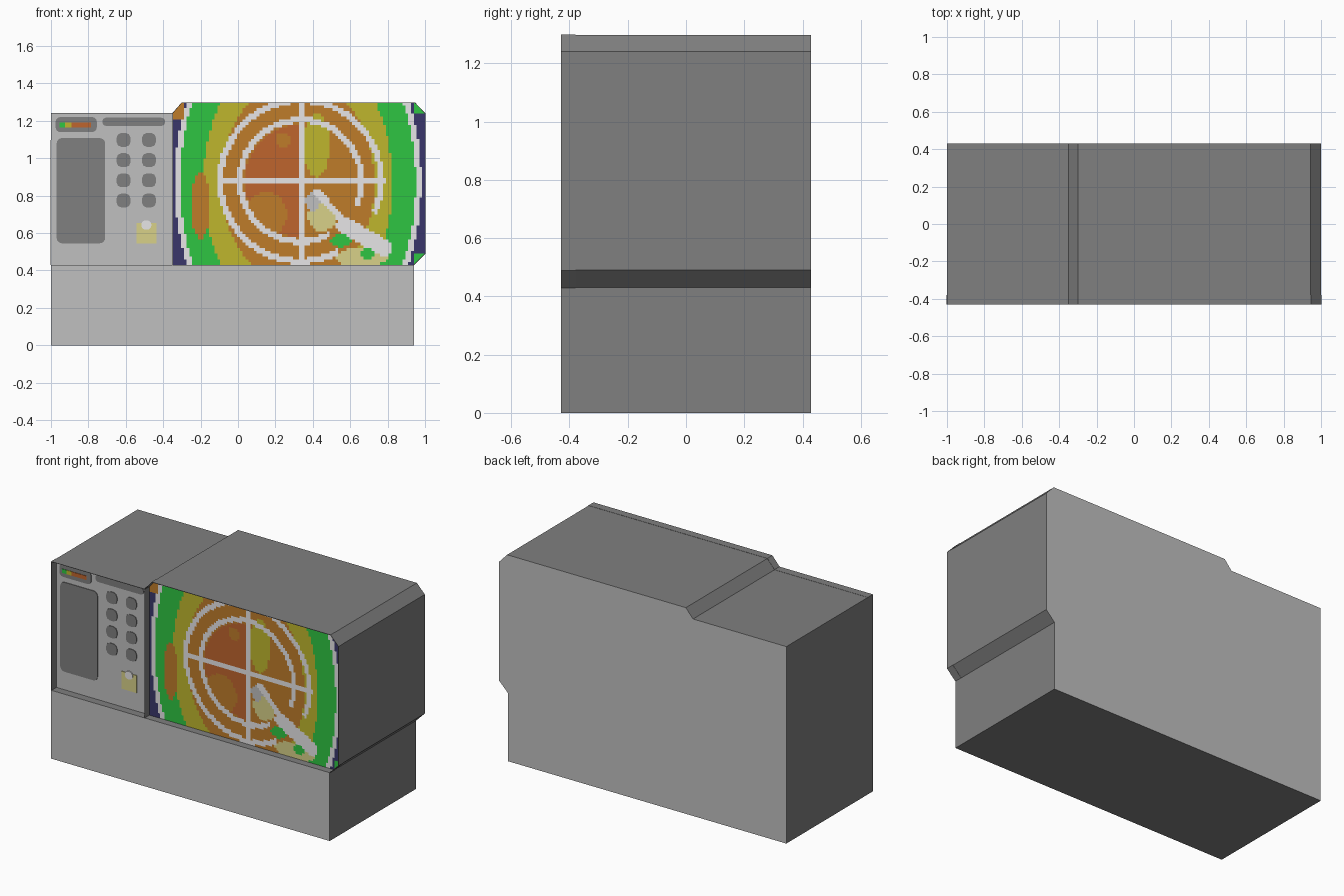
import bpy, bmesh, math
from mathutils import Vector

cube = bpy.data.objects.get("Cube")
if cube:
    bpy.data.objects.remove(cube, do_unlink=True)

COLOURS = {
    "light_grey": (0.53, 0.53, 0.53), "dark_grey": (0.214, 0.214, 0.214),
    "white": (0.93, 0.92, 0.93), "green": (0.028, 0.56, 0.055),
    "olive": (0.52, 0.47, 0.027), "orange": (0.52, 0.20, 0.023),
    "rust": (0.52, 0.13, 0.027), "navy": (0.042, 0.037, 0.145),
    "khaki": (0.69, 0.64, 0.25),
}
NAMES = list(COLOURS)
MATS = {}
for name, rgb in COLOURS.items():
    m = bpy.data.materials.new(name)
    m.use_nodes = True
    m.diffuse_color = (*rgb, 1)
    m.node_tree.nodes["Principled BSDF"].inputs["Base Color"].default_value = (*rgb, 1)
    MATS[name] = m

FRONT, PANEL, BACK = -0.43, -0.38, 0.43


def finish(name, bm, mats):
    me = bpy.data.meshes.new(name)
    bm.to_mesh(me)
    bm.free()
    for m in mats:
        me.materials.append(MATS[m])
    ob = bpy.data.objects.new(name, me)
    bpy.context.collection.objects.link(ob)
    return ob


def prism(name, outline, y0, y1, face_mat, side_mat):
    """Extrude an x-z outline along y; front and back take face_mat."""
    bm = bmesh.new()
    face = bm.faces.new([bm.verts.new((x, y0, z)) for x, z in outline])
    ext = bmesh.ops.extrude_face_region(bm, geom=[face])
    moved = [v for v in ext["geom"] if isinstance(v, bmesh.types.BMVert)]
    bmesh.ops.translate(bm, verts=moved, vec=(0, y1 - y0, 0))
    bmesh.ops.recalc_face_normals(bm, faces=bm.faces)
    for f in bm.faces:
        f.material_index = 0 if abs(f.normal.y) > 0.5 else 1
    return finish(name, bm, [face_mat, side_mat])


def lip(name, path):
    """Thin wall standing forward of the recessed panel along an x-z path."""
    bm = bmesh.new()
    rows = [[bm.verts.new((x, y, z)) for x, z in path] for y in (FRONT, PANEL)]
    for i in range(len(path) - 1):
        bm.faces.new((rows[0][i], rows[0][i + 1], rows[1][i + 1], rows[1][i]))
    ob = finish(name, bm, ["dark_grey"])
    mod = ob.modifiers.new("thickness", "SOLIDIFY")
    mod.thickness = 0.003
    mod.offset = 0


def plate(name, x0, x1, z0, z1, mat, r=0.0, depth=0.004, seg=5):
    """Thin rounded rectangle on the recessed panel."""
    pts = []
    corners = ((x1 - r, z1 - r), (x0 + r, z1 - r), (x0 + r, z0 + r), (x1 - r, z0 + r))
    for q, (cx, cz) in enumerate(corners):
        for k in range(seg if r else 1):
            a = math.pi / 2 * (q + k / max(seg - 1, 1))
            pts.append((cx + r * math.cos(a), cz + r * math.sin(a)))
    return prism(name, pts, PANEL - depth, PANEL + 0.001, mat, mat)


# Casing: solid lower base, recessed upper body, thin walls around the recess
upper = [(0.94, 0.43), (1, 0.49), (1, 1.24), (0.945, 1.298),
         (-0.30, 1.298), (-0.35, 1.24), (-1, 1.24), (-1, 0.43)]
prism("base", [(-1, 0), (0.94, 0), (0.94, 0.43), (-1, 0.43)], FRONT, BACK,
      "light_grey", "dark_grey")
prism("upper_body", upper, PANEL, BACK, "light_grey", "dark_grey")
lip("front_lip", upper)
lip("divider", [(-0.35, 0.43), (-0.35, 1.24)])

# Control panel: display window, indicator, slot, buttons and knob
plate("control_window", -0.97, -0.71, 0.545, 1.108, "dark_grey", 0.03)
plate("indicator", -0.975, -0.755, 1.14, 1.22, "dark_grey", 0.025)
plate("slot", -0.725, -0.39, 1.173, 1.217, "dark_grey", 0.02)
for name, x0, x1, mat in (("green", -0.955, -0.925, "green"),
                          ("olive", -0.925, -0.89, "olive"),
                          ("rust", -0.89, -0.785, "rust")):
    plate("level_" + name, x0, x1, 1.165, 1.19, mat, depth=0.007)
for row in range(4):
    for col in range(2):
        x, z = -0.612 + 0.136 * col, 1.098 - 0.108 * row
        plate(f"button_{row}_{col}", x - 0.037, x + 0.037, z - 0.037, z + 0.037,
              "dark_grey", 0.025, seg=3)
plate("knob_base", -0.543, -0.437, 0.545, 0.655, "khaki")
plate("knob_light", -0.517, -0.463, 0.618, 0.668, "white", 0.024, depth=0.007)

# Large screen: pixel grid coloured by concentric bands, rings and crosshair
CX, CZ = 0.335, 0.88


def ellipse(x, z, cx, cz, rx, rz):
    return math.hypot((x - cx) / rx, (z - cz) / rz) < 1


def near_segment(x, z, a, b, w):
    p, a, b = Vector((x, z)), Vector(a), Vector(b)
    t = max(0, min(1, (p - a).dot(b - a) / (b - a).length_squared))
    return (p - a - t * (b - a)).length < w


def screen_colour(x, z):
    dx, dz = x - CX, z - CZ
    r, ang = math.hypot(dx, dz), math.degrees(math.atan2(dz, dx))
    # corner triangles
    if x < -0.29 and z > 1.215:
        return "orange"
    if x > 0.94 and (z > 1.24 or z < 0.49):
        return "green"
    # crosshair and rings, open at the lower right
    if abs(dx) < 0.016 or (abs(dz) < 0.016 and -0.45 < dx < 0.45):
        return "white"
    gap = -62 < ang < -24
    if not gap and (abs(r - 0.43) < 0.016 or abs(r - 0.325) < 0.016):
        return "white"
    # pointer and patches in the lower right
    if ellipse(x, z, 0.55, 0.56, 0.055, 0.035) or ellipse(x, z, 0.69, 0.49, 0.035, 0.028):
        return "green"
    if near_segment(x, z, (0.42, 0.82), (0.57, 0.66), 0.02) or \
       near_segment(x, z, (0.57, 0.64), (0.78, 0.52), 0.045):
        return "white"
    if ellipse(x, z, 0.40, 0.77, 0.04, 0.05):
        return "light_grey"
    if ellipse(x, z, 0.45, 0.69, 0.075, 0.08) or ellipse(x, z, 0.66, 0.47, 0.14, 0.05):
        return "khaki"
    # warm core
    if ellipse(x, z, 0.24, 1.10, 0.042, 0.04) or ellipse(x, z, 0.15, 0.70, 0.11, 0.12):
        return "orange"
    if dx < 0 and r < 0.30:
        return "rust"
    if ellipse(x, z, 0.42, 1.07, 0.07, 0.17):
        return "olive"
    if ellipse(x, z, -0.20, 0.75, 0.05, 0.18):
        return "orange"
    # concentric bands
    for name, rx, rz in (("orange", 0.41, 0.55), ("olive", 0.505, 0.75),
                         ("green", 0.63, 0.96), ("white", 0.66, 0.99)):
        if ellipse(x, z, 0.32, 0.87, rx, rz):
            return name
    return "navy"


X0, X1, Z0, Z1, NX, NZ = -0.35, 1.0, 0.43, 1.298, 90, 58
bm = bmesh.new()
xs = [X0 + (X1 - X0) * i / NX for i in range(NX + 1)]
zs = [Z0 + (Z1 - Z0) * j / NZ for j in range(NZ + 1)]
grid = [[bm.verts.new((x, PANEL - 0.003, z)) for z in zs] for x in xs]
for i in range(NX):
    for j in range(NZ):
        f = bm.faces.new((grid[i][j], grid[i + 1][j], grid[i + 1][j + 1], grid[i][j + 1]))
        c = f.calc_center_median()
        f.material_index = NAMES.index(screen_colour(c.x, c.z))
# cut the three bevelled corners
for co, no in (((1, 0, 1.24), (0.058, 0, 0.055)), ((1, 0, 0.49), (0.06, 0, -0.06)),
               ((-0.35, 0, 1.24), (-0.058, 0, 0.05))):
    bmesh.ops.bisect_plane(bm, geom=bm.verts[:] + bm.edges[:] + bm.faces[:],
                           plane_co=co, plane_no=Vector(no).normalized(), clear_outer=True)
finish("screen", bm, NAMES)
